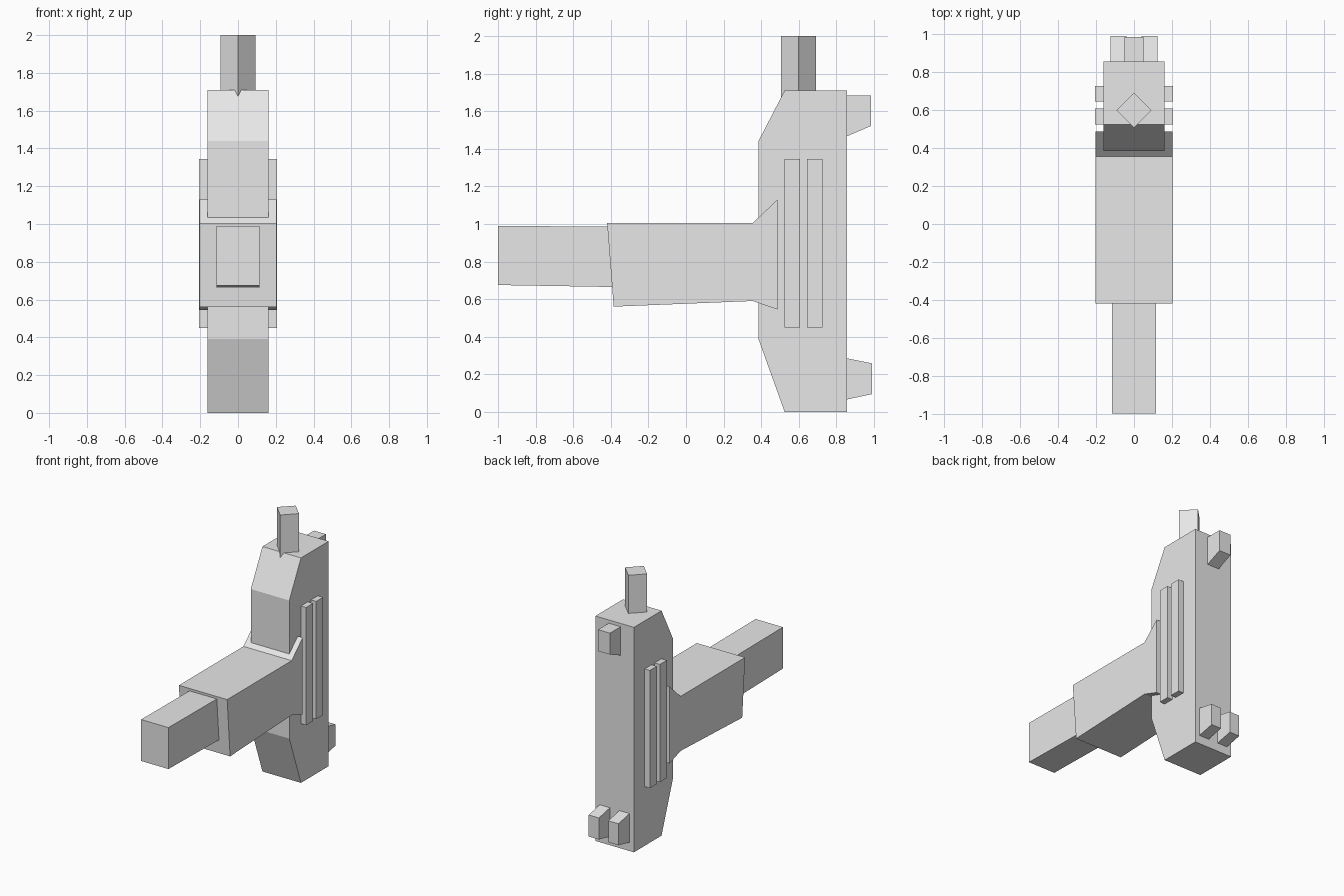
import bpy
import bmesh
from math import cos, sin, pi

cube = bpy.data.objects.get("Cube")
if cube:
    bpy.data.objects.remove(cube, do_unlink=True)

grey = bpy.data.materials.new("plain_grey")
grey.use_nodes = True
grey.diffuse_color = (0.8, 0.8, 0.8, 1)
grey.node_tree.nodes["Principled BSDF"].inputs["Base Color"].default_value = grey.diffuse_color


def prism(name, bottom, top):
    """Closed solid between two matching outlines."""
    bm = bmesh.new()
    a = [bm.verts.new(p) for p in bottom]
    b = [bm.verts.new(p) for p in top]
    bm.faces.new(a)
    bm.faces.new(b)
    for i in range(len(a)):
        j = (i + 1) % len(a)
        bm.faces.new((a[i], a[j], b[j], b[i]))
    bmesh.ops.recalc_face_normals(bm, faces=bm.faces)
    mesh = bpy.data.meshes.new(name)
    bm.to_mesh(mesh)
    bm.free()
    mesh.materials.append(grey)
    obj = bpy.data.objects.new(name, mesh)
    bpy.context.collection.objects.link(obj)
    return obj


def side_profile(name, profile, x0, x1):
    """Extrude a (y, z) side outline across x."""
    return prism(name, [(x0, y, z) for y, z in profile], [(x1, y, z) for y, z in profile])


# Upright body with chamfered front corners
side_profile("body", [(0.385, 0.39), (0.385, 1.44), (0.525, 1.71),
                      (0.857, 1.71), (0.857, 0), (0.525, 0)], -0.162, 0.162)

# Forward sleeve, flared where it meets the body
side_profile("sleeve", [(-0.42, 1.005), (0.355, 1.005), (0.487, 1.13),
                        (0.487, 0.545), (0.355, 0.59), (-0.385, 0.56)], -0.203, 0.203)

# Narrow block at the front of the sleeve
side_profile("front_block", [(-1, 0.99), (-0.3, 0.985), (-0.3, 0.663), (-1, 0.675)],
             -0.115, 0.115)

# Raised side ribs, two on each side
for side, label in ((1, "left"), (-1, "right")):
    for y, place in ((0.525, "front"), (0.645, "rear")):
        side_profile(f"{label}_{place}_rib",
                     [(y, 0.45), (y + 0.083, 0.45), (y + 0.083, 1.345), (y, 1.345)],
                     side * 0.15, side * 0.206)

# Tapered pegs on the back
side_profile("upper_peg", [(0.84, 1.685), (0.985, 1.685), (0.985, 1.522), (0.84, 1.46)],
             -0.05, 0.05)
for side, label in ((1, "left"), (-1, "right")):
    side_profile(f"{label}_lower_peg",
                 [(0.84, 0.288), (0.99, 0.258), (0.99, 0.094), (0.84, 0.062)],
                 side * 0.04, side * 0.125)

# Square post on top, turned on its corner
ring = [(0.093 * cos(i * pi / 2), 0.6 + 0.093 * sin(i * pi / 2)) for i in range(4)]
prism("top_post", [(x, y, 1.6) for x, y in ring], [(x, y, 2) for x, y in ring])
